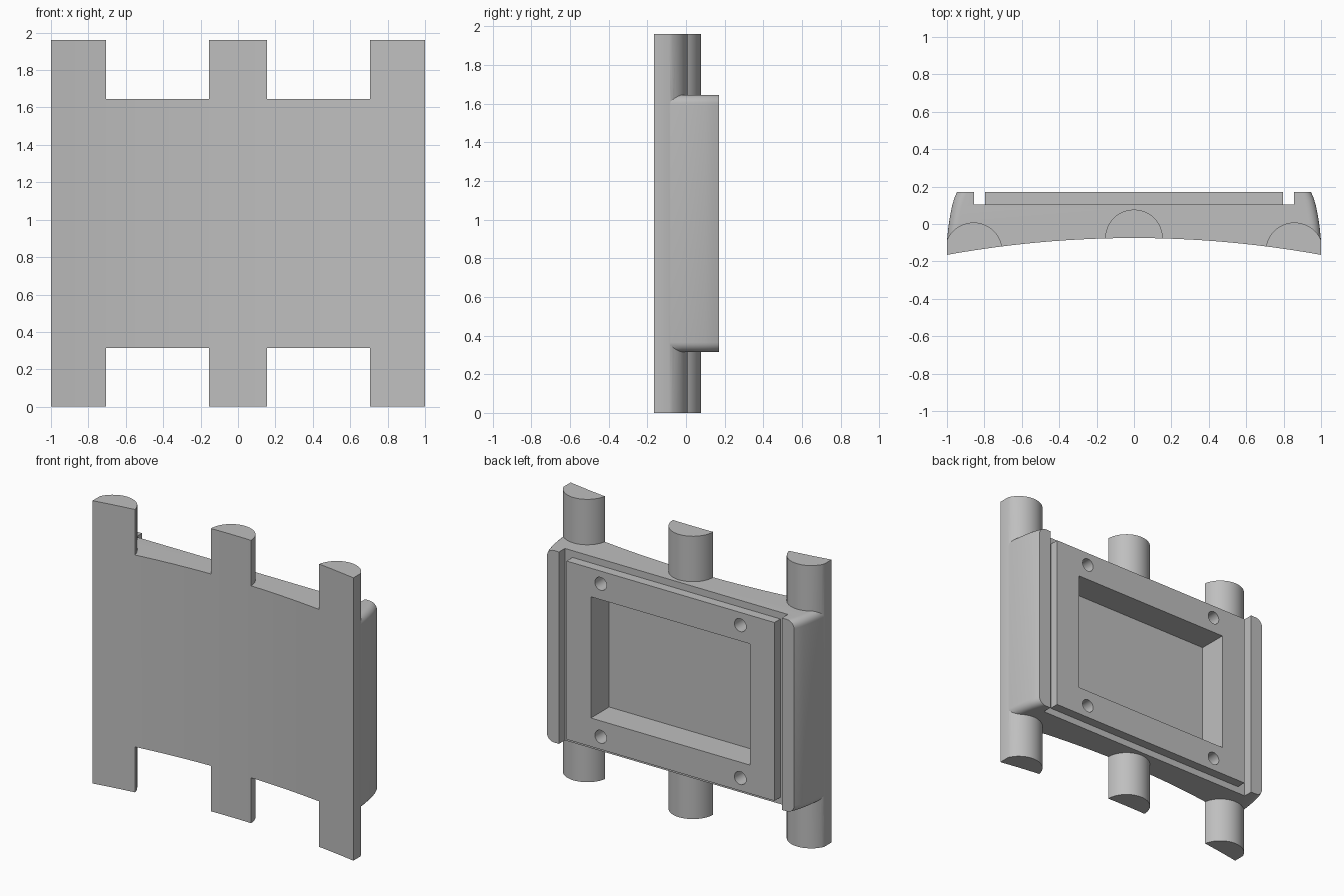
import bpy
import bmesh
from math import cos, sin, tau, radians

default = bpy.data.objects.get("Cube")
if default:
    bpy.data.objects.remove(default, do_unlink=True)

GREY = (0.52, 0.52, 0.52, 1)
grey = bpy.data.materials.new("plain grey")
grey.use_nodes = True
grey.diffuse_color = GREY
grey.node_tree.nodes["Principled BSDF"].inputs["Base Color"].default_value = GREY

HEIGHT = 1.96
MID = HEIGHT / 2
HALF = 0.665      # half height of the body


def prism(name, points, low, high, axis="z", round_sides=0):
    """Extrude an outline along z, or along y for outlines given in x, z."""
    def place(p, d):
        return (p[0], p[1], d) if axis == "z" else (p[0], d, p[1])
    bm = bmesh.new()
    rings = [[bm.verts.new(place(p, d)) for p in points] for d in (low, high)]
    for ring in rings:
        bm.faces.new(ring)
    for i in range(len(points)):
        j = (i + 1) % len(points)
        bm.faces.new((rings[0][i], rings[0][j], rings[1][j], rings[1][i]))
    bmesh.ops.recalc_face_normals(bm, faces=bm.faces)
    if round_sides:
        edges = []
        for e in bm.edges:
            a, b = (v.co for v in e.verts)
            if a.z == b.z and a.x * b.x > 0 and min(abs(a.x), abs(b.x)) > 0.94:
                edges.append(e)
        bmesh.ops.bevel(bm, geom=edges, offset=round_sides, segments=6,
                        profile=0.5, affect="EDGES", clamp_overlap=False)
    mesh = bpy.data.meshes.new(name)
    bm.to_mesh(mesh)
    bm.free()
    obj = bpy.data.objects.new(name, mesh)
    bpy.context.collection.objects.link(obj)
    mesh.materials.append(grey)
    return obj


def circle(x, y, r, n):
    return [(x + r * cos(tau * i / n), y + r * sin(tau * i / n)) for i in range(n)]


def rect(w, h):
    return [(-w, MID - h), (w, MID - h), (w, MID + h), (-w, MID + h)]


def combine(target, tool, operation):
    mod = target.modifiers.new(operation.lower(), "BOOLEAN")
    mod.operation = operation
    mod.solver = "EXACT"
    mod.object = tool
    tool.hide_render = True
    bpy.context.view_layer.objects.active = target
    bpy.ops.object.modifier_apply(modifier=mod.name)
    bpy.data.objects.remove(tool, do_unlink=True)


# Body with curved sides and raised side flanges
half_outline = [(1.01, -0.3), (1.003, -0.13), (0.999, -0.08), (0.993, -0.02),
                (0.984, 0.04), (0.972, 0.1), (0.96, 0.14), (0.947, 0.17),
                (0.855, 0.17), (0.855, 0.105)]
outline = half_outline + [(-x, y) for x, y in reversed(half_outline)]
body = prism("hinged_panel", outline, MID - HALF, MID + HALF, round_sides=0.05)

# Raised back plate
combine(body, prism("back_plate", rect(0.797, 0.618), 0.06, 0.17, "y"), "UNION")

# Three posts running through the body
for x, y in ((-0.858, -0.146), (0, -0.077), (0.858, -0.146)):
    combine(body, prism("post", circle(x, y, 0.154, 48), 0, HEIGHT), "UNION")

# Trim everything to the gently hollow front and the flat outer sides
steps = 32
front = [(-1 + 2 * i / steps, 0) for i in range(steps + 1)]
front = [(x, -0.075 - 0.09 * x * x) for x, _ in front]
envelope = prism("envelope", front + [(1, 0.4), (-1, 0.4)], -0.2, HEIGHT + 0.2)
combine(body, envelope, "INTERSECT")

# Pocket and four screw holes in the back
combine(body, prism("pocket", rect(0.61, 0.42), -0.03, 0.4, "y"), "DIFFERENCE")
for sx in (-1, 1):
    for sz in (-1, 1):
        hole = prism("screw_hole", circle(sx * 0.535, MID + sz * 0.53, 0.045, 24),
                     0.06, 0.4, "y")
        combine(body, hole, "DIFFERENCE")

bpy.ops.object.select_all(action="DESELECT")
body.select_set(True)
bpy.context.view_layer.objects.active = body
bpy.ops.object.shade_smooth_by_angle(angle=radians(30))
